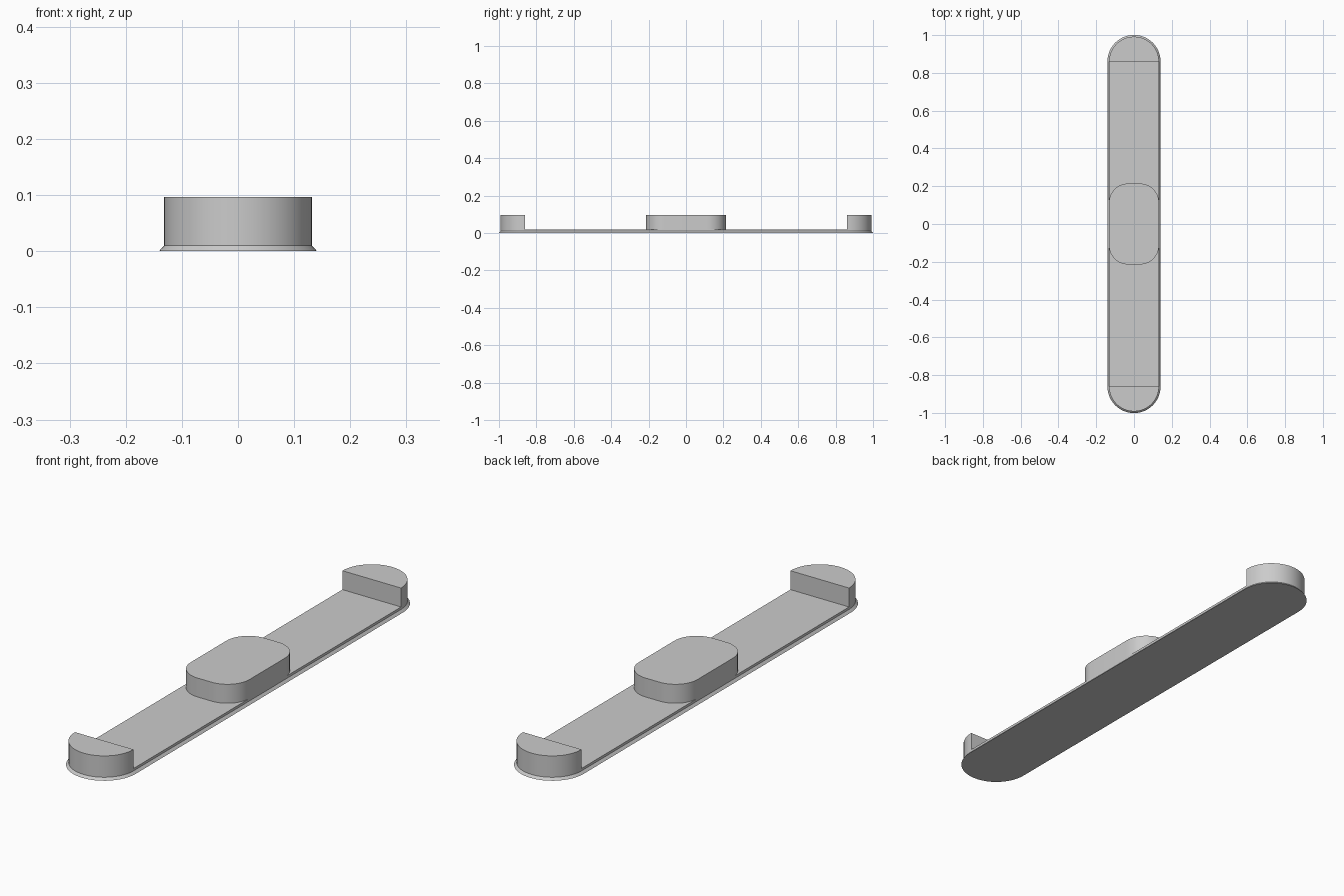
import bpy
import bmesh
from math import cos, sin, pi, radians

if "Cube" in bpy.data.objects:
    bpy.data.objects.remove(bpy.data.objects["Cube"], do_unlink=True)

grey = bpy.data.materials.new("light grey")
grey.use_nodes = True
colour = (0.6, 0.6, 0.6, 1)
grey.diffuse_color = colour
grey.node_tree.nodes["Principled BSDF"].inputs["Base Color"].default_value = colour

HALF_WIDTH = 0.132   # upper body and raised blocks
END_CENTRE = 0.86    # centre of the rounded ends
STRIP_TOP = 0.02
BLOCK_TOP = 0.097
STEPS = 24


def arc(cx, cy, radius, start, sweep, steps):
    angles = [start + sweep * i / steps for i in range(steps + 1)]
    return [(cx + radius * cos(a), cy + radius * sin(a)) for a in angles]


def stadium(radius):
    return (arc(0, END_CENTRE, radius, 0, pi, STEPS)
            + arc(0, -END_CENTRE, radius, pi, pi, STEPS))


def rounded_rectangle(half_x, half_y, radius):
    points = []
    for i, (sx, sy) in enumerate([(1, 1), (-1, 1), (-1, -1), (1, -1)]):
        points += arc(sx * (half_x - radius), sy * (half_y - radius),
                      radius, i * pi / 2, pi / 2, STEPS // 2)
    return points


def loft(name, layers, bottom=False):
    """Join outlines at rising heights and cap the top."""
    bm = bmesh.new()
    rings = [[bm.verts.new((x, y, z)) for x, y in outline] for outline, z in layers]
    for low, high in zip(rings, rings[1:]):
        for i in range(len(low)):
            j = (i + 1) % len(low)
            bm.faces.new((low[i], low[j], high[j], high[i]))
    bm.faces.new(rings[-1])
    if bottom:
        bm.faces.new(rings[0][::-1])
    mesh = bpy.data.meshes.new(name)
    bm.to_mesh(mesh)
    bm.free()
    mesh.materials.append(grey)
    obj = bpy.data.objects.new(name, mesh)
    bpy.context.collection.objects.link(obj)
    bpy.ops.object.select_all(action="DESELECT")
    obj.select_set(True)
    bpy.context.view_layer.objects.active = obj
    bpy.ops.object.shade_smooth_by_angle(angle=radians(30))
    return obj


# Long strip with a flared foot
body = stadium(HALF_WIDTH)
loft("base_strip", [(stadium(0.141), 0), (body, 0.01), (body, STRIP_TOP)], bottom=True)

# Raised block in the middle
block = rounded_rectangle(HALF_WIDTH, 0.214, 0.1)
loft("centre_block", [(block, STRIP_TOP), (block, BLOCK_TOP)])

# Half-round stop at each end
for name, side, start in (("back_end_stop", 1, 0), ("front_end_stop", -1, pi)):
    half = arc(0, side * END_CENTRE, HALF_WIDTH, start, pi, STEPS)
    loft(name, [(half, STRIP_TOP), (half, BLOCK_TOP)])
